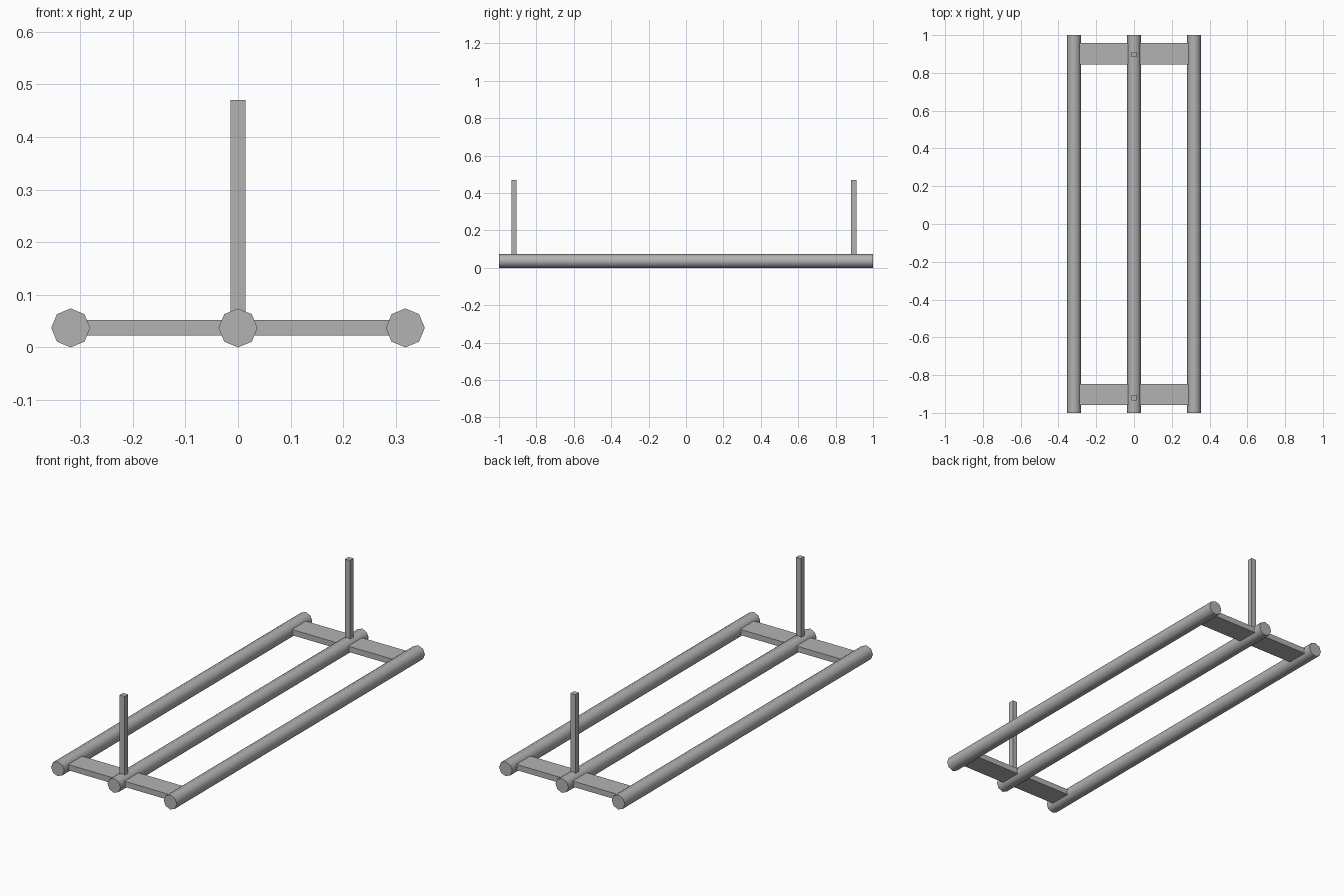
import bpy
from math import pi, radians

if "Cube" in bpy.data.objects:
    bpy.data.objects.remove(bpy.data.objects["Cube"])

# Dark grey shared by every part
grey = bpy.data.materials.new("dark_grey")
grey.diffuse_color = (0.45, 0.45, 0.45, 1)
grey.use_nodes = True
grey.node_tree.nodes["Principled BSDF"].inputs["Base Color"].default_value = grey.diffuse_color


def box(name, lo, hi):
    bpy.ops.mesh.primitive_cube_add(size=1, location=[(a + b) / 2 for a, b in zip(lo, hi)])
    ob = bpy.context.object
    ob.name = name
    ob.scale = [b - a for a, b in zip(lo, hi)]
    bpy.ops.object.transform_apply(location=False, rotation=False, scale=True)
    ob.data.materials.append(grey)


RADIUS = 0.037
SPACING = 0.318

# Three long eight-sided rails, smooth around and sharp at the ends
for name, x in (("left_rail", -SPACING), ("middle_rail", 0), ("right_rail", SPACING)):
    bpy.ops.mesh.primitive_cylinder_add(vertices=8, radius=RADIUS, depth=2,
                                        location=(x, 0, RADIUS), rotation=(pi / 2, 0, 0))
    rail = bpy.context.object
    rail.name = name
    rail.data.materials.append(grey)
    bpy.ops.object.transform_apply(location=False, rotation=True, scale=False)
    bpy.ops.object.shade_smooth_by_angle(angle=radians(60))

# Flat cross slats joining the rails, and a thin upright post at each end
for end, slat_y, post_y in (("front", -0.903, -0.92), ("back", 0.901, 0.897)):
    box(end + "_slat", (-SPACING, slat_y - 0.056, 0.023), (SPACING, slat_y + 0.056, 0.052))
    box(end + "_post", (-0.014, post_y - 0.014, RADIUS), (0.014, post_y + 0.014, 0.47))
